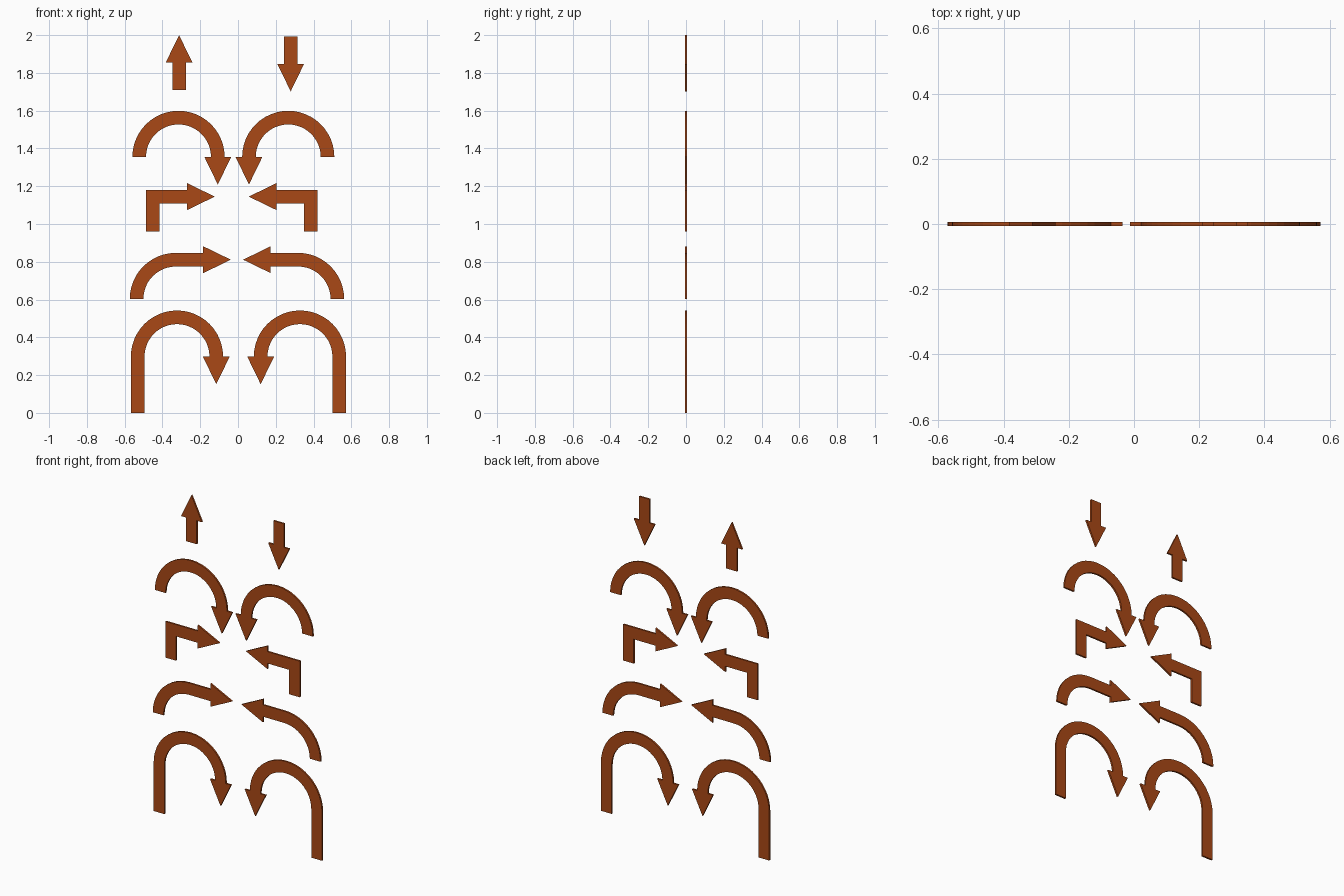
import bpy, bmesh
from math import sin, cos, pi
from mathutils import Vector

if "Cube" in bpy.data.objects:
    bpy.data.objects.remove(bpy.data.objects["Cube"])

THICK = 0.011      # plate thickness
HALF = 0.036       # half width of the shaft
HEAD_HALF = 0.071  # half width of the arrowhead
HEAD_LEN = 0.146
R = 0.208          # centreline radius of the bends
STEPS = 12         # segments per quarter circle

mat = bpy.data.materials.new("rust_orange")
mat.diffuse_color = (0.40, 0.065, 0.008, 1)
mat.use_nodes = True
mat.node_tree.nodes["Principled BSDF"].inputs["Base Color"].default_value = mat.diffuse_color

UP, DOWN, RIGHT = Vector((0, 1)), Vector((0, -1)), Vector((1, 0))


def arc(cx, cz, quarters):
    """Centreline points turning clockwise from the left side."""
    n = STEPS * quarters
    return [Vector((cx - R * cos(pi / 2 * quarters * i / n),
                    cz + R * sin(pi / 2 * quarters * i / n))) for i in range(n + 1)]


def arrow(name, path, start, end, origin=0.0, side=1):
    """Flat arrow along a centreline in x-z; side=-1 mirrors it about its origin."""
    path = [Vector(p) for p in path]
    left, right = [], []
    for i, p in enumerate(path):
        a = (p - path[i - 1]).normalized() if i else start
        b = (path[i + 1] - p).normalized() if i < len(path) - 1 else end
        if i == 0:
            a = b = start
        if i == len(path) - 1:
            a = b = end
        t = (a + b).normalized()
        off = Vector((-t.y, t.x)) * HALF / t.dot(a)
        left.append(p + off)
        right.append(p - off)
    # arrowhead on the last path point
    p, n = path[-1], Vector((-end.y, end.x))
    head = [p + n * HEAD_HALF, p + end * HEAD_LEN, p - n * HEAD_HALF]
    outline = left + head + right[::-1]

    bm = bmesh.new()
    face = bm.faces.new([bm.verts.new((origin + side * v.x, -THICK / 2, v.y)) for v in outline])
    new = bmesh.ops.extrude_face_region(bm, geom=[face])["geom"]
    bmesh.ops.translate(bm, vec=(0, THICK, 0),
                        verts=[g for g in new if isinstance(g, bmesh.types.BMVert)])
    bmesh.ops.recalc_face_normals(bm, faces=bm.faces)
    mesh = bpy.data.meshes.new(name)
    bm.to_mesh(mesh)
    bm.free()
    mesh.materials.append(mat)
    bpy.context.collection.objects.link(bpy.data.objects.new(name, mesh))


# straight arrows
arrow("up_arrow", [(-0.312, 1.71), (-0.312, 1.854)], UP, UP)
arrow("down_arrow", [(0.279, 1.993), (0.279, 1.848)], DOWN, DOWN)

# left/right pairs: name, left origin, right origin, path, end direction
pairs = [
    ("half_circle_arrow", -0.315, 0.266, arc(0, 1.355, 2), DOWN),
    ("corner_arrow", -0.452, 0.386, [(0, 0.96), (0, 1.145), (0.183, 1.145)], RIGHT),
    ("curved_turn_arrow", -0.329, 0.318, arc(0, 0.603, 1) + [(0.145, 0.603 + R)], RIGHT),
    ("u_turn_arrow", -0.323, 0.328, [(-R, 0)] + arc(0, 0.298, 2), DOWN),
]
for name, xl, xr, path, end in pairs:
    arrow(name + "_left", path, UP, end, xl, 1)
    arrow(name + "_right", path, UP, end, xr, -1)
